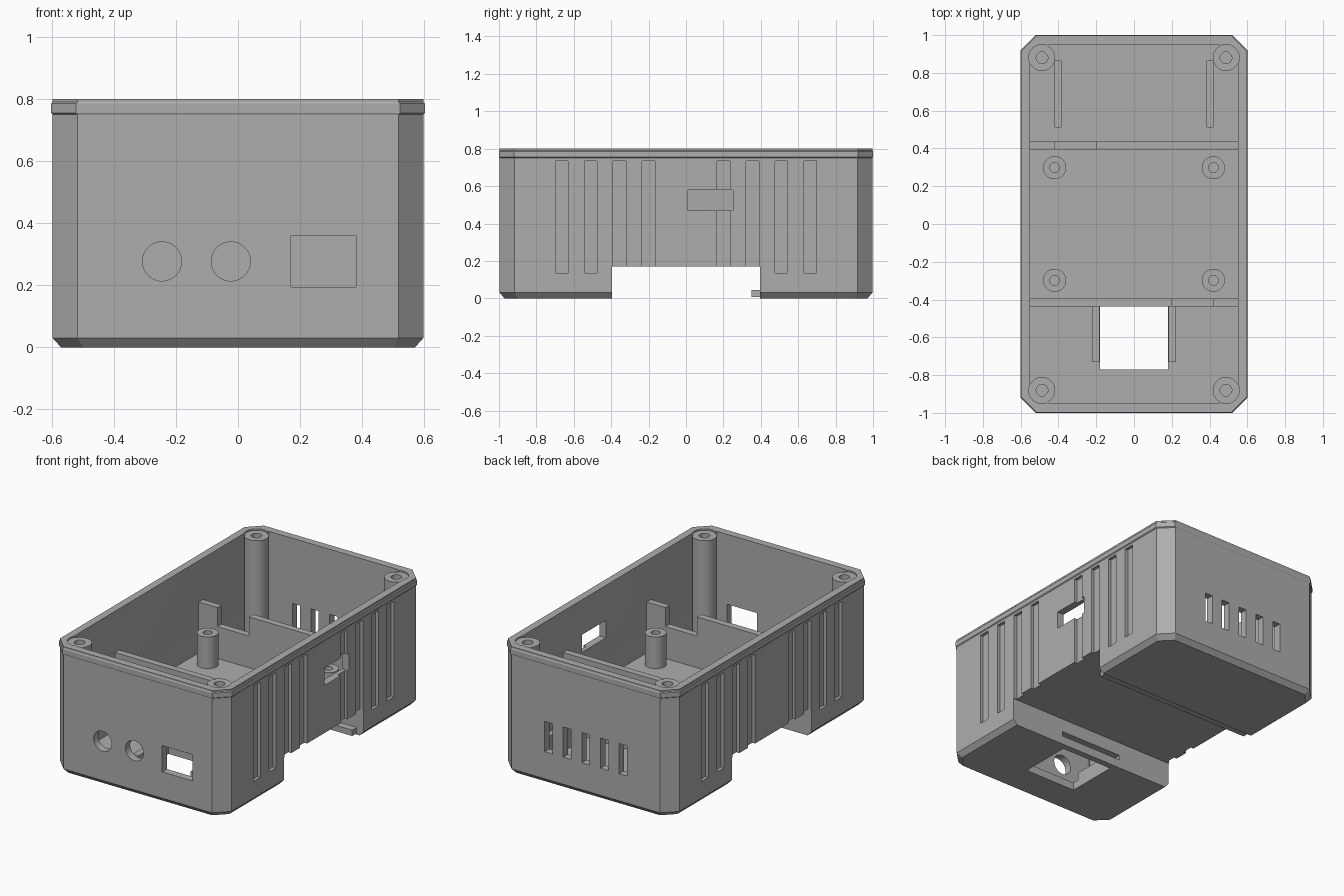
import bpy, bmesh
from math import radians

if "Cube" in bpy.data.objects:
    bpy.data.objects.remove(bpy.data.objects["Cube"])

GREY = (0.42, 0.42, 0.42, 1)
grey = bpy.data.materials.new("plain grey plastic")
grey.use_nodes = True
grey.diffuse_color = GREY
grey.node_tree.nodes["Principled BSDF"].inputs["Base Color"].default_value = GREY


def finish(bm, name):
    bmesh.ops.recalc_face_normals(bm, faces=bm.faces)
    mesh = bpy.data.meshes.new(name)
    bm.to_mesh(mesh)
    bm.free()
    mesh.materials.append(grey)
    obj = bpy.data.objects.new(name, mesh)
    bpy.context.collection.objects.link(obj)
    return obj


def loft(name, rings):
    """Stack of chamfered rectangles: (half x, half y, corner, z)."""
    bm = bmesh.new()
    loops = []
    for hx, hy, c, z in rings:
        pts = [(hx, c - hy), (hx, hy - c), (hx - c, hy), (c - hx, hy),
               (-hx, hy - c), (-hx, c - hy), (c - hx, -hy), (hx - c, -hy)]
        loops.append([bm.verts.new((x, y, z)) for x, y in pts])
    for a, b in zip(loops, loops[1:]):
        for i in range(8):
            j = (i + 1) % 8
            bm.faces.new((a[i], a[j], b[j], b[i]))
    bm.faces.new(loops[0])
    bm.faces.new(loops[-1])
    return finish(bm, name)


def box(name, xs, ys, zs):
    bm = bmesh.new()
    bmesh.ops.create_cube(bm, size=1)
    for v in bm.verts:
        v.co = [r[0] if t < 0 else r[1] for t, r in zip(v.co, (xs, ys, zs))]
    return finish(bm, name)


def cylinder(name, x, y, radius, zs):
    bm = bmesh.new()
    bmesh.ops.create_cone(bm, cap_ends=True, segments=40, radius1=radius,
                          radius2=radius, depth=zs[1] - zs[0])
    bmesh.ops.translate(bm, verts=bm.verts, vec=(x, y, sum(zs) / 2))
    return finish(bm, name)


def combine(target, tool, operation="DIFFERENCE"):
    mod = target.modifiers.new("cut", "BOOLEAN")
    mod.operation, mod.solver, mod.object = operation, "EXACT", tool
    bpy.context.view_layer.objects.active = target
    bpy.ops.object.modifier_apply(modifier=mod.name)
    bpy.data.objects.remove(tool)


def smooth(obj):
    bpy.ops.object.select_all(action="DESELECT")
    obj.select_set(True)
    bpy.context.view_layer.objects.active = obj
    bpy.ops.object.shade_smooth_by_angle(angle=radians(30))


CORNERS = [(sx, sy) for sx in (-1, 1) for sy in (-1, 1)]
NOTCH = 0.395   # half width of the underside channel
FLOOR = 0.05

# Outer shell with bottom chamfer and rim band
shell = loft("case_shell", [
    (0.57, 0.97, 0.07, 0), (0.597, 0.997, 0.08, 0.03),
    (0.597, 0.997, 0.08, 0.75), (0.602, 1.0, 0.08, 0.755),
    (0.602, 1.0, 0.08, 0.785), (0.597, 0.997, 0.08, 0.79),
    (0.597, 0.997, 0.08, 0.8)])
combine(shell, loft("cavity", [(0.55, 0.95, 0.1, FLOOR), (0.55, 0.95, 0.1, 0.9)]))

# Corner screw columns
for sx, sy in CORNERS:
    x, y = sx * 0.487, sy * 0.88
    combine(shell, cylinder("column", x, y, 0.07, (0.03, 0.795)), "UNION")
    combine(shell, cylinder("recess", x, y, 0.0705, (0.79, 0.9)))
    combine(shell, cylinder("screw_hole", x, y, 0.031, (0.3, 0.85)))

# Channel across the underside
combine(shell, box("channel", (-1, 1), (-NOTCH, NOTCH), (-0.1, 0.17)))

# Vertical grooves on both long sides
for s in (-1, 1):
    side = sorted((s * 0.577, s * 0.7))
    for i in range(4):
        for t in (-1, 1):
            y = t * (0.2 + 0.155 * i)
            combine(shell, box("groove", side, (y - 0.034, y + 0.034), (0.135, 0.735)))

# Side window, front ports, rear vents and base opening
combine(shell, box("side_window", (0.5, 0.7), (0.01, 0.25), (0.47, 0.58)))
combine(shell, box("square_port", (0.17, 0.38), (-1.1, -0.9), (0.195, 0.36)))
for x in (-0.245, -0.023):
    port = cylinder("round_port", 0, 0, 0.063, (-0.1, 0.1))
    port.rotation_euler.x = radians(90)
    port.location = (x, -1, 0.277)
    combine(shell, port)
for i in range(-2, 3):
    x = i * 0.13
    combine(shell, box("vent", (x - 0.027, x + 0.027), (0.9, 1.1), (0.2, 0.39)))
combine(shell, box("base_opening", (-0.18, 0.18), (-0.77, -0.435), (-0.1, 0.06)))
smooth(shell)

# Raised floor above the channel
box("raised_floor", (-0.551, 0.551), (-NOTCH, NOTCH), (0.17, 0.22))

# Stepped partitions, turned half round from each other
for s, name in ((1, "rear_partition"), (-1, "front_partition")):
    ys = sorted((s * NOTCH, s * 0.437))
    wall = box(name, (-0.551, 0.551), ys, (FLOOR, 0.54))
    combine(wall, box("step", sorted((-s * 0.42, -s * 0.2)), (-0.6, 0.6), (0.42, 0.7)))
    if s < 0:
        combine(wall, box("latch_slot", (-0.22, 0.22), (-0.5, -0.3), (0.055, 0.085)))

# Circuit board posts
for sx, sy in CORNERS:
    x, y = sx * 0.42, sy * 0.298
    post = cylinder("board_post", x, y, 0.061, (0.21, 0.42))
    combine(post, cylinder("post_hole", x, y, 0.026, (0.25, 0.5)))
    smooth(post)

# Guide rails in the two end bays
for s, side in ((-1, "right"), (1, "left")):
    box(side + "_opening_rail", sorted((s * 0.182, s * 0.222)), (-0.73, -0.435), (FLOOR, 0.1))
    box(side + "_rear_rail", sorted((s * 0.385, s * 0.42)), (0.51, 0.865), (FLOOR, 0.2))

# Locating lip in the channel
box("channel_lip", (-0.55, 0.55), (0.35, NOTCH), (0.008, 0.045))
